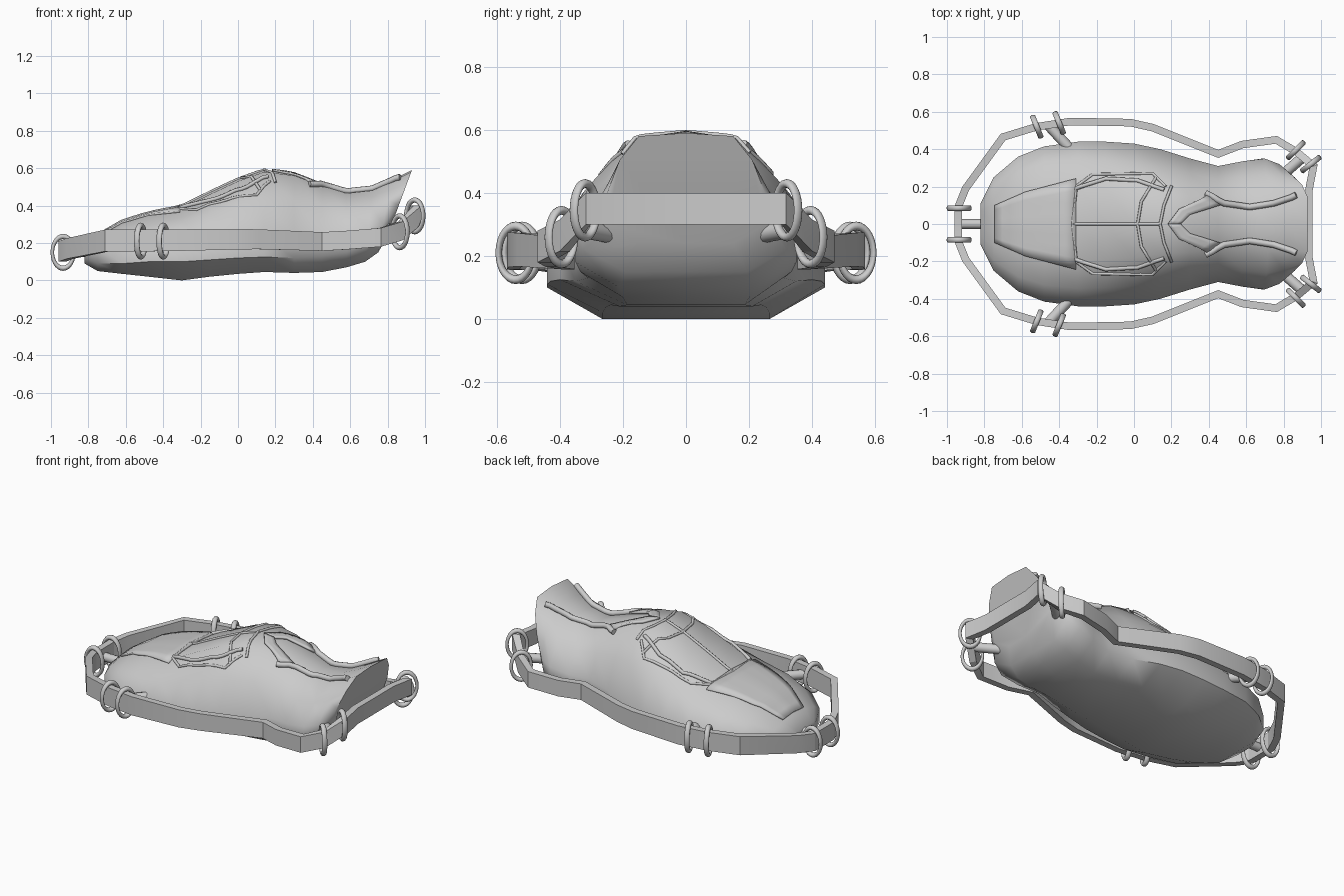
import bpy, bmesh, math
from mathutils import Vector
from mathutils.bvhtree import BVHTree

if "Cube" in bpy.data.objects:
    bpy.data.objects.remove(bpy.data.objects["Cube"])


def make_mesh(name, verts, faces, angle=50):
    me = bpy.data.meshes.new(name)
    me.from_pydata(verts, [], faces)
    bm = bmesh.new()
    bm.from_mesh(me)
    bmesh.ops.recalc_face_normals(bm, faces=bm.faces)
    bm.to_mesh(me)
    bm.free()
    ob = bpy.data.objects.new(name, me)
    bpy.context.collection.objects.link(ob)
    bpy.ops.object.select_all(action='DESELECT')
    ob.select_set(True)
    bpy.context.view_layer.objects.active = ob
    bpy.ops.object.shade_smooth_by_angle(angle=math.radians(angle))
    return ob


# Body: lofted sections (x bottom, x top, half width, roof half width, z bottom, z low, z high, z top)
sections = [
    (-.82, -.82, .11, .07, .09, .12, .16, .185),
    (-.75, -.75, .25, .11, .05, .09, .18, .24),
    (-.62, -.62, .36, .16, .035, .09, .20, .315),
    (-.48, -.48, .415, .19, .02, .10, .21, .36),
    (-.30, -.30, .44, .20, 0, .10, .22, .395),
    (-.15, -.15, .44, .19, .02, .11, .22, .47),
    (0, 0, .43, .18, .035, .12, .22, .54),
    (.14, .14, .40, .16, .045, .125, .23, .59),
    (.30, .30, .35, .15, .04, .12, .24, .57),
    (.45, .45, .31, .13, .045, .13, .25, .515),
    (.58, .58, .335, .12, .07, .15, .26, .475),
    (.68, .72, .35, .13, .10, .18, .28, .49),
    (.75, .82, .32, .14, .15, .22, .30, .535),
    (.80, .93, .25, .15, .24, .30, .40, .59),
]
verts, faces = [], []
for xb, xt, w, wt, zb, zl, zh, zt in sections:
    half = [(.6 * w, zb), (w, zl), (w, zh),
            (w + (wt - w) * .4, zh + (zt - zh) * .55), (wt, zt - .01)]
    ring = [(0, zb)] + half + [(0, zt)] + [(-y, z) for y, z in reversed(half)]
    verts += [(xb + (xt - xb) * (z - zb) / (zt - zb), y, z) for y, z in ring]
n = 12
for i in range(len(sections) - 1):
    for j in range(n):
        k = (j + 1) % n
        faces.append((i * n + j, i * n + k, (i + 1) * n + k, (i + 1) * n + j))
faces += [tuple(range(n)), tuple(range(len(verts) - n, len(verts)))]
body = make_mesh("body", verts, faces, 60)
bm = bmesh.new()
bm.from_mesh(body.data)
surface = BVHTree.FromBMesh(bm)
bm.free()


def on_body(x, y, lift=0):
    hit = surface.ray_cast(Vector((x, y, 2)), Vector((0, 0, -1)))
    return hit[0] + hit[1] * lift


def tube(name, points, radius, res=2):
    cu = bpy.data.curves.new(name, 'CURVE')
    cu.dimensions = '3D'
    cu.bevel_depth = radius
    cu.bevel_resolution = res
    cu.use_fill_caps = True
    sp = cu.splines.new('POLY')
    sp.points.add(len(points) - 1)
    for p, co in zip(sp.points, points):
        p.co = (*co, 1)
    ob = bpy.data.objects.new(name, cu)
    bpy.context.collection.objects.link(ob)
    return ob


def draped_tube(name, path, radius, lift=0, steps=5):
    pts = []
    for a, b in zip(path, path[1:]):
        for s in range(steps):
            t = s / steps
            pts.append(on_body(a[0] + (b[0] - a[0]) * t, a[1] + (b[1] - a[1]) * t, lift))
    pts.append(on_body(*path[-1], lift))
    tube(name, pts, radius)


def draped_panel(name, edge_a, edge_b, lift, steps=4, across=8):
    """Sheet laid on the body between two matching edge lines."""
    rows = []
    for i in range(len(edge_a) - 1):
        for s in range(steps + (i == len(edge_a) - 2)):
            t = s / steps
            a = Vector(edge_a[i]).lerp(Vector(edge_a[i + 1]), t)
            b = Vector(edge_b[i]).lerp(Vector(edge_b[i + 1]), t)
            rows.append([on_body(*a.lerp(b, k / across), lift) for k in range(across + 1)])
    m = across + 1
    vs = [v for r in rows for v in r]
    fs = [(i * m + k, i * m + k + 1, (i + 1) * m + k + 1, (i + 1) * m + k)
          for i in range(len(rows) - 1) for k in range(across)]
    ob = make_mesh(name, vs, fs)
    mod = ob.modifiers.new("thickness", 'SOLIDIFY')
    mod.thickness = .012
    mod.offset = 0


def flip(path):
    return [(x, -y) for x, y in path]


# Hood panel
hood = [(-.74, .10), (-.58, .17), (-.31, .24)]
draped_panel("hood_panel", hood, flip(hood), .004)

# Windscreen and roof frame
draped_tube("roof_centre_strip", [(-.33, 0), (.15, 0)], .008, .002, 10)
draped_tube("windscreen_base", [(-.31, -.19), (-.33, 0), (-.31, .19)], .009, .002)
for s, side in ((1, "left"), (-1, "right")):
    def m(path):
        return [(x, y * s) for x, y in path]
    draped_tube(side + "_roof_rail", m([(-.31, .19), (-.15, .24), (.02, .23), (.16, .18)]), .011, .004)
    draped_tube(side + "_window_sill", m([(-.31, .2), (-.22, .265), (.1, .27), (.17, .2)]), .008, .001)
    draped_tube(side + "_front_pillar", m([(.02, 0), (.04, .12), (.12, .25)]), .008, .002)
    draped_tube(side + "_rear_pillar", m([(.14, 0), (.16, .1), (.2, .2)]), .008, .002)
    # Rear intake lip and deck rails
    draped_panel(side + "_intake_lip", m([(.18, 0), (.24, .08), (.39, .15)]),
                 m([(.25, 0), (.30, .05), (.46, .10)]), .006, across=3)
    draped_tube(side + "_deck_rail",
                m([(.38, .16), (.48, .11), (.62, .09), (.75, .11), (.87, .15)]), .017, .008)

# Bumper band: (x, y, centre z, half height)
half = [(-.94, .09, .155, .055), (-.90, .19, .17, .055), (-.70, .465, .213, .058),
        (-.52, .52, .213, .058), (-.34, .548, .215, .058), (-.02, .542, .22, .055),
        (.10, .515, .22, .053), (.45, .375, .208, .05), (.58, .425, .215, .05),
        (.76, .45, .23, .05), (.87, .385, .265, .05), (.96, .31, .35, .05),
        (.935, .18, .35, .05)]
path = half + [(x, -y, z, h) for x, y, z, h in reversed(half)]
verts, faces, count = [], [], len(path)
for i, (x, y, z, h) in enumerate(path):
    p = Vector((x, y))
    d0 = (p - Vector(path[i - 1][:2])).normalized()
    d1 = (Vector(path[(i + 1) % count][:2]) - p).normalized()
    t = (d0 + d1).normalized()
    off = Vector((-t.y, t.x)) * .02 / max(.6, t.dot(d1))
    for q in (p + off, p - off):
        verts += [(q.x, q.y, z - h), (q.x, q.y, z + h)]
for i in range(count):
    a, b = i * 4, (i + 1) % count * 4
    for u, v in ((0, 1), (1, 3), (3, 2), (2, 0)):
        faces.append((a + u, a + v, b + v, b + u))
make_mesh("bumper_band", verts, faces, 15)


# Rings round the bumper, and the struts that carry it
def ring(name, loc, angle):
    bpy.ops.mesh.primitive_torus_add(major_radius=.085, minor_radius=.014, major_segments=28,
                                     minor_segments=10, location=loc,
                                     rotation=(0, math.pi / 2, math.radians(angle)))
    ob = bpy.context.object
    ob.name = name
    ob.scale = (1, .68, 1.1)
    bpy.ops.object.shade_smooth_by_angle(angle=math.radians(60))


for s, side in ((1, "left"), (-1, "right")):
    ring(side + "_front_ring", (-.935, .085 * s, .15), 90)
    ring(side + "_side_ring_a", (-.52, .52 * s, .21), 22 * s)
    ring(side + "_side_ring_b", (-.40, .54 * s, .21), 22 * s)
    ring(side + "_rear_ring_a", (.865, .395 * s, .26), -45 * s)
    ring(side + "_rear_ring_b", (.945, .32 * s, .345), -52 * s)
    tube(side + "_side_strut", [(-.34, .40 * s, .21), (-.455, .525 * s, .21)], .028, 4)
    tube(side + "_rear_strut", [(.78, .25 * s, .27), (.90, .355 * s, .29)], .028, 4)
tube("front_strut", [(-.78, 0, .15), (-.94, 0, .15)], .026, 4)
